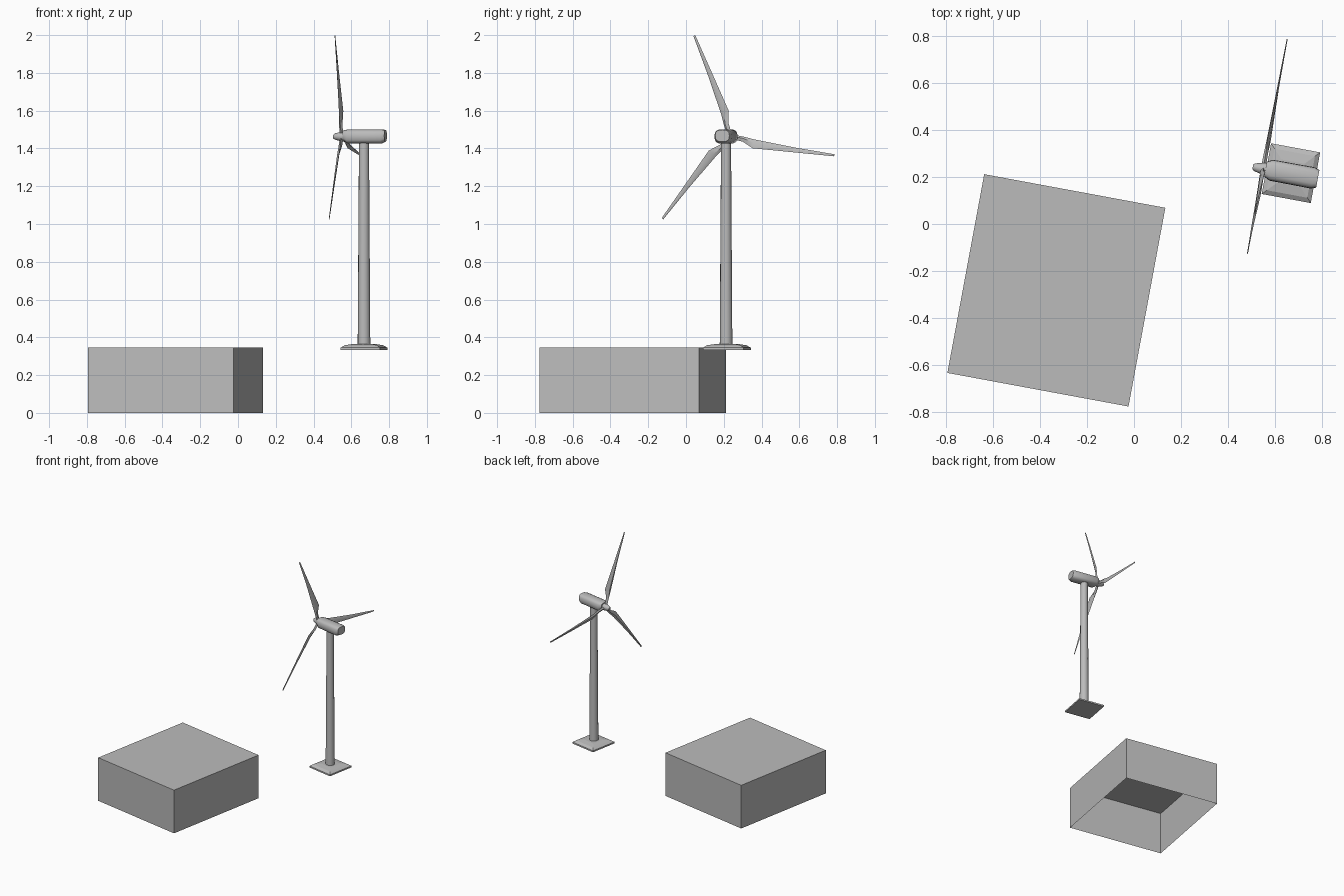
import bpy, bmesh, math
from mathutils import Vector, Matrix

cube = bpy.data.objects.get("Cube")
if cube:
    bpy.data.objects.remove(cube, do_unlink=True)

TURN = math.radians(-10.5)
HUB = Vector((0.549, 0.235, 1.463))

grey = bpy.data.materials.new("plain grey")
grey.use_nodes = True
colour = (0.5, 0.5, 0.5, 1)
grey.diffuse_color = colour
grey.node_tree.nodes["Principled BSDF"].inputs["Base Color"].default_value = colour


def loft(name, rings, place, caps=(True, True), smooth=None):
    """Skin a list of point rings into one object."""
    bm = bmesh.new()
    rows = [[bm.verts.new(p) for p in ring] for ring in rings]
    n = len(rows[0])
    for a, b in zip(rows, rows[1:]):
        for i in range(n):
            j = (i + 1) % n
            bm.faces.new((a[i], a[j], b[j], b[i]))
    if caps[0]:
        bm.faces.new(rows[0][::-1])
    if caps[1]:
        bm.faces.new(rows[-1])
    bmesh.ops.recalc_face_normals(bm, faces=bm.faces)
    mesh = bpy.data.meshes.new(name)
    bm.to_mesh(mesh)
    bm.free()
    mesh.materials.append(grey)
    ob = bpy.data.objects.new(name, mesh)
    ob.matrix_world = place
    bpy.context.collection.objects.link(ob)
    if smooth:
        bpy.ops.object.select_all(action="DESELECT")
        ob.select_set(True)
        bpy.context.view_layer.objects.active = ob
        bpy.ops.object.shade_smooth_by_angle(angle=math.radians(smooth))
    return ob


def rect(w, d, z):
    return [(x * w / 2, y * d / 2, z) for x, y in ((-1, -1), (1, -1), (1, 1), (-1, 1))]


def circle(r, z, n=12):
    return [(r * math.cos(i * math.tau / n), r * math.sin(i * math.tau / n), z) for i in range(n)]


def oval(t, w, h, dz=0.0, n=16, power=0.7):
    """Rounded-square ring across the nacelle axis."""
    ring = []
    for i in range(n):
        c, s = math.cos(i * math.tau / n), math.sin(i * math.tau / n)
        ring.append((t, w * math.copysign(abs(c) ** power, c),
                     dz + h * math.copysign(abs(s) ** power, s)))
    return ring


def at(x, y, z=0.0):
    return Matrix.Translation((x, y, z)) @ Matrix.Rotation(TURN, 4, "Z")


# Hollow block, open underneath
loft("building_block", [rect(0.783, 0.859, 0), rect(0.783, 0.859, 0.345)],
     at(-0.33, -0.282), caps=(False, True))

# Turbine foundation and tower
loft("turbine_base", [rect(0.212, 0.219, 0.333), rect(0.212, 0.219, 0.345),
                      rect(0.175, 0.18, 0.358), rect(0.10, 0.10, 0.365)], at(0.667, 0.216))
loft("tower", [circle(0.034, 0.355), circle(0.027, 1.44)], at(0.667, 0.212), smooth=35)

# Nacelle and spinner, running back along the local x axis from the hub
hub_place = at(*HUB)
loft("nacelle", [oval(0.01, 0.032, 0.026, 0.006), oval(0.035, 0.045, 0.038),
                 oval(0.215, 0.046, 0.038), oval(0.236, 0.038, 0.031, 0.004)], hub_place, smooth=40)
loft("spinner", [oval(t, r, r, power=1) for t, r in
                 ((-0.045, 0.010), (-0.038, 0.016), (-0.015, 0.022), (0.0, 0.026), (0.02, 0.026))],
     hub_place, smooth=40)

# Blades: radius, leading edge, trailing edge, half thickness, twist offset
sections = [(0.01, 0.012, -0.012, 0.010, 0.0), (0.07, 0.012, -0.015, 0.009, 0.002),
            (0.13, 0.007, -0.040, 0.006, 0.010), (0.35, 0.003, -0.023, 0.004, 0.004),
            (0.568, 0.005, -0.006, 0.002, 0.0)]
blade_rings = []
for r, lead, trail, half, twist in sections:
    mid = lead * 0.65 + trail * 0.35
    blade_rings.append([(-twist / 2, r, lead), (twist * -0.15 + half, r, mid),
                        (twist, r, trail), (twist * -0.15 - half, r, mid)])
for k in range(3):
    spin = Matrix.Rotation(math.radians(-10 + 120 * k), 4, "X")
    loft(f"blade_{k + 1}", blade_rings, hub_place @ spin, smooth=30)
